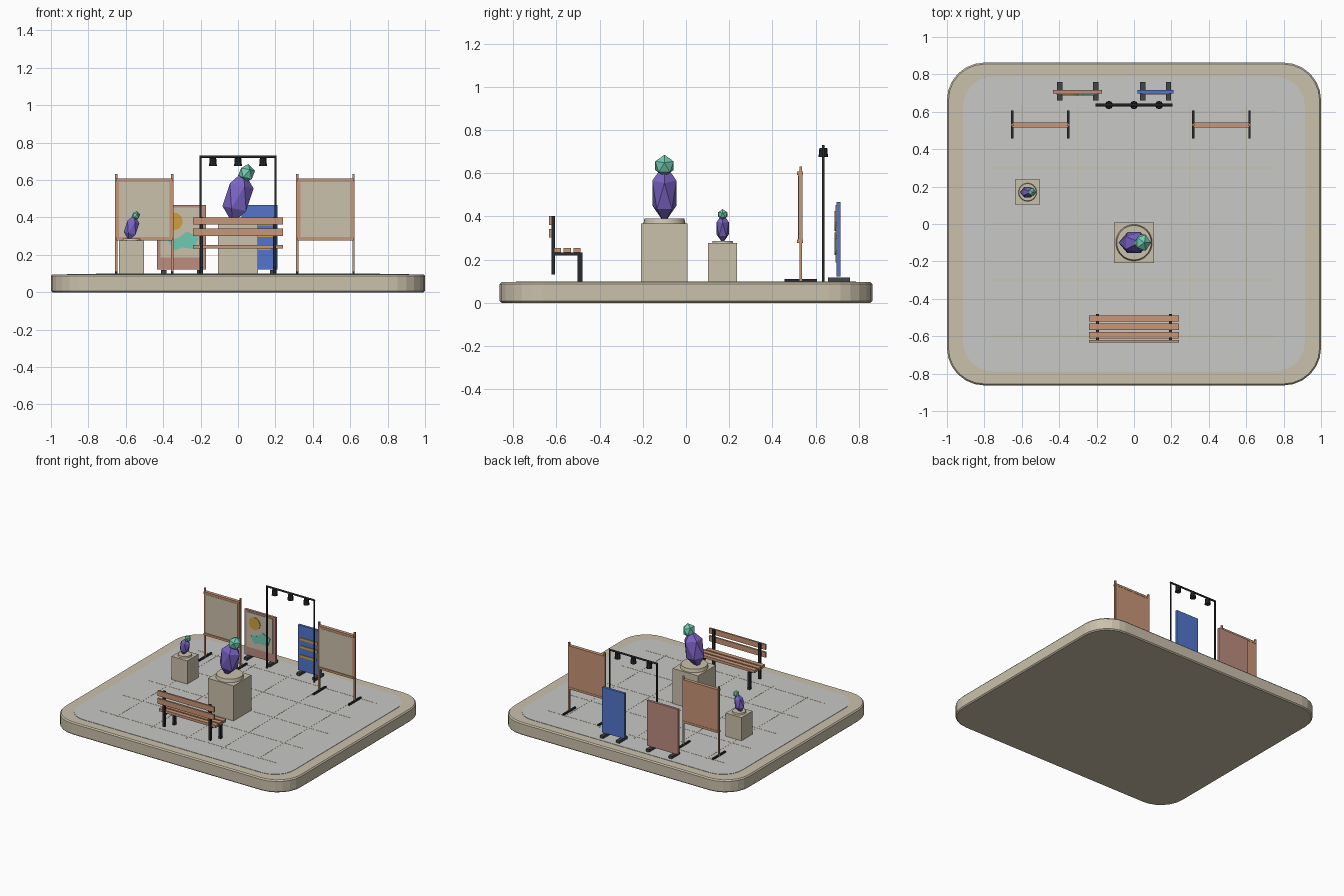
import bpy, bmesh, math
from mathutils import Matrix, Vector

if "Cube" in bpy.data.objects:
    bpy.data.objects.remove(bpy.data.objects["Cube"])


def mat(name, r, g, b):
    m = bpy.data.materials.new(name)
    lin = [(c / 255 / 12.92) if c < 11 else ((c / 255 + 0.055) / 1.055) ** 2.4 for c in (r, g, b)]
    m.diffuse_color = (*lin, 1)
    m.use_nodes = True
    m.node_tree.nodes["Principled BSDF"].inputs["Base Color"].default_value = m.diffuse_color
    return m


STONE = mat("sand stone", 203, 193, 172)
PAVING = mat("grey paving", 200, 200, 198)
WOOD = mat("warm wood", 200, 150, 120)
BLACK = mat("black metal", 40, 42, 45)
CHARCOAL = mat("charcoal feet", 66, 70, 72)
PURPLE = mat("purple crystal", 124, 100, 198)
TEAL = mat("teal", 112, 202, 178)
PINK = mat("dusty pink", 188, 140, 128)
BLUE = mat("blue", 82, 118, 204)
GOLD = mat("gold", 206, 160, 62)


def finish(name, bm, material):
    bmesh.ops.recalc_face_normals(bm, faces=bm.faces)
    me = bpy.data.meshes.new(name)
    bm.to_mesh(me)
    bm.free()
    me.materials.append(material)
    ob = bpy.data.objects.new(name, me)
    bpy.context.collection.objects.link(ob)
    return ob


def box(name, material, x, y, z):
    """Box from (min, max) ranges on each axis."""
    bm = bmesh.new()
    size = [r[1] - r[0] for r in (x, y, z)]
    mid = [(r[1] + r[0]) / 2 for r in (x, y, z)]
    bmesh.ops.create_cube(bm, size=1, matrix=Matrix.Translation(mid) @ Matrix.Diagonal((*size, 1)))
    return finish(name, bm, material)


def around(c, half):
    return (c - half, c + half)


def cylinder(name, material, centre, r1, r2, depth, sides=24, axis='Z', smooth=True):
    bm = bmesh.new()
    rot = {'Z': Matrix(), 'X': Matrix.Rotation(math.pi / 2, 4, 'Y'),
           'Y': Matrix.Rotation(math.pi / 2, 4, 'X')}[axis]
    bmesh.ops.create_cone(bm, cap_ends=True, segments=sides, radius1=r1, radius2=r2,
                          depth=depth, matrix=Matrix.Translation(centre) @ rot)
    if smooth:
        for f in bm.faces:
            f.smooth = len(f.verts) == 4
        for e in bm.edges:
            e.smooth = not any(len(f.verts) > 4 for f in e.link_faces)
    return finish(name, bm, material)


def rounded_slab(name, material, hx, hy, radius, rings, seg=6):
    """Rounded rectangle lofted through (inset, height) rings."""
    bm = bmesh.new()
    loops = []
    for inset, z in rings:
        loop = []
        for q, (sx, sy) in enumerate(((1, 1), (-1, 1), (-1, -1), (1, -1))):
            for i in range(seg + 1):
                a = (q + i / seg) * math.pi / 2
                r = radius - inset
                loop.append(bm.verts.new((sx * (hx - radius) + r * math.cos(a),
                                          sy * (hy - radius) + r * math.sin(a), z)))
        loops.append(loop)
    n = len(loops[0])
    for a, b in zip(loops, loops[1:]):
        for i in range(n):
            bm.faces.new((a[i], a[(i + 1) % n], b[(i + 1) % n], b[i]))
    bm.faces.new(loops[0][::-1])
    bm.faces.new(loops[-1])
    return finish(name, bm, material)


def crystal(name, material, centre, scale, tilt):
    bm = bmesh.new()
    m = Matrix.Translation(centre) @ Matrix.Rotation(tilt, 4, 'Y') @ Matrix.Diagonal((*scale, 1))
    bmesh.ops.create_icosphere(bm, subdivisions=1, radius=1, matrix=m)
    return finish(name, bm, material)


# Plaza base, paving and joints
rounded_slab("plaza_base", STONE, 1.0, 0.863, 0.2,
             [(0.008, 0), (0, 0.008), (0, 0.087), (0.008, 0.096)])
rounded_slab("paving", PAVING, 0.914, 0.788, 0.16, [(0, 0.09), (0, 0.0985)])
for i in range(-2, 3):
    box("paving_joint_long", STONE, around(0, 0.76), around(i * 0.3, 0.003), (0.095, 0.0995))
    box("paving_joint_cross", STONE, around(i * 0.3, 0.003), around(0, 0.635), (0.095, 0.0995))


# Crystal sculptures on pedestals
def sculpture(label, x, y, half, top, disc_r, disc_top, s):
    box(label + "_pedestal", STONE, around(x, half), around(y, half), (0.095, top))
    cylinder(label + "_pedestal_disc", STONE, (x, y, (top + disc_top) / 2),
             disc_r * 1.06, disc_r, disc_top - top, 32)
    crystal(label + "_large_crystal", PURPLE, (x, y, disc_top + 0.117 * s),
            (0.08 * s, 0.066 * s, 0.142 * s), math.radians(12))
    crystal(label + "_small_crystal", TEAL, (x + 0.045 * s, y, disc_top + 0.244 * s),
            (0.047 * s, 0.05 * s, 0.052 * s), math.radians(12))


sculpture("main", 0.0, -0.1, 0.108, 0.367, 0.092, 0.391, 1.0)
sculpture("side", -0.569, 0.17, 0.067, 0.276, 0.046, 0.287, 0.5)

# Bench facing the sculpture
for y in (-0.505, -0.55, -0.595):
    box("bench_seat_slat", WOOD, around(0, 0.24), around(y, 0.017), (0.234, 0.254))
for z in (0.322, 0.381):
    box("bench_back_slat", WOOD, around(0, 0.24), (-0.634, -0.620), around(z, 0.02))
for x in (-0.195, 0.195):
    bx = around(x, 0.009)
    box("bench_rail", BLACK, bx, (-0.622, -0.48), (0.218, 0.234))
    box("bench_front_leg", BLACK, bx, (-0.502, -0.48), (0.097, 0.22))
    box("bench_back_post", BLACK, bx, (-0.623, -0.608), (0.13, 0.403))

# Wooden display panels with posts and feet
for cx in (-0.501, 0.467):
    box("display_board", WOOD, around(cx, 0.15), around(0.531, 0.009), (0.278, 0.608))
    box("display_face", STONE, around(cx, 0.134), (0.518, 0.524), (0.296, 0.590))
    for z in (0.285, 0.601):
        box("display_frame_rail", WOOD, around(cx, 0.15), (0.515, 0.542), around(z, 0.008))
    for s in (-1, 1):
        x = cx + s * 0.15
        box("display_post", WOOD, around(x, 0.006), around(0.531, 0.006), (0.1, 0.632))
        box("display_foot", BLACK, around(x, 0.006), around(0.532, 0.075), (0.097, 0.111))


# Freestanding posters
def poster(label, material, x0, x1, feet):
    box(label + "_board", material, (x0, x1), (0.697, 0.716), (0.121, 0.467))
    for x in feet:
        box(label + "_foot", CHARCOAL, around(x, 0.014), around(0.709, 0.05), (0.097, 0.118))


poster("pink_poster", PINK, -0.433, -0.171, (-0.397, -0.205))
box("pink_poster_face", STONE, (-0.414, -0.192), (0.693, 0.698), (0.187, 0.453))
cylinder("poster_gold_disc", GOLD, (-0.343, 0.691, 0.379), 0.047, 0.047, 0.006, 24, 'Y')
bm = bmesh.new()
outline = [(-0.375, 0.278), (-0.34, 0.222), (-0.297, 0.24), (-0.233, 0.23),
           (-0.21, 0.295), (-0.275, 0.325), (-0.32, 0.29)]
face = bm.faces.new([bm.verts.new((x, 0.688, z)) for x, z in outline])
ext = bmesh.ops.extrude_face_region(bm, geom=[face])
bmesh.ops.translate(bm, vec=Vector((0, 0.006, 0)),
                    verts=[v for v in ext["geom"] if isinstance(v, bmesh.types.BMVert)])
finish("poster_teal_shape", bm, TEAL)

poster("blue_poster", BLUE, 0.02, 0.211, (0.047, 0.184))
for z, x1 in ((0.365, 0.19), (0.305, 0.19), (0.235, 0.175)):
    box("blue_poster_stripe", GOLD, (0.042, x1), (0.692, 0.698), around(z, 0.009))

# Lighting frame with three lamps
for x in (-0.2, 0.2):
    cylinder("light_post", BLACK, (x, 0.636, 0.412), 0.006, 0.006, 0.63, 8)
cylinder("light_bar", BLACK, (0, 0.636, 0.725), 0.007, 0.007, 0.41, 8, 'X')
for x in (-0.134, 0, 0.134):
    cylinder("lamp", BLACK, (x, 0.636, 0.697), 0.022, 0.018, 0.042, 10, smooth=False)
